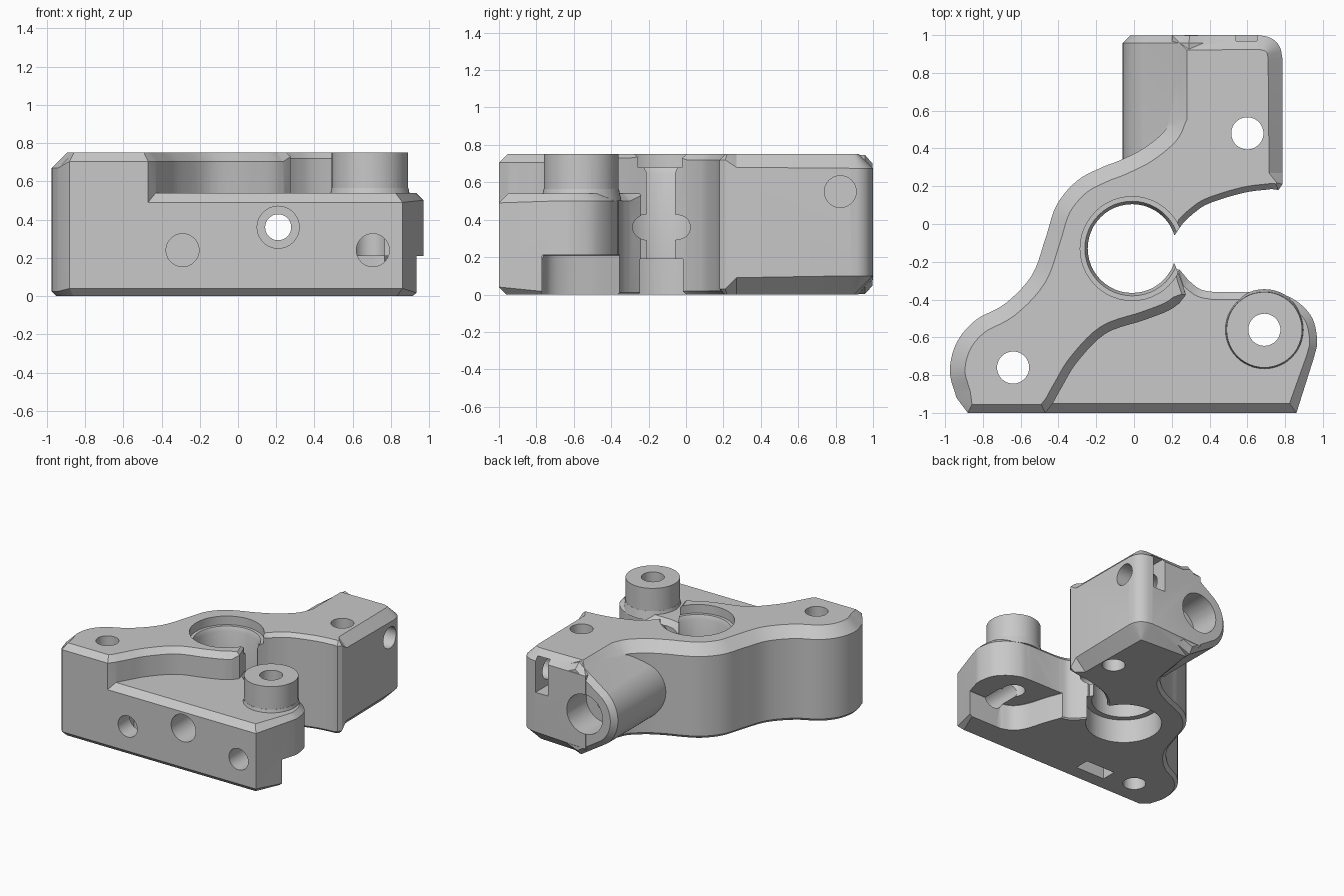
import bpy, bmesh, math
from mathutils import Vector

old = bpy.data.objects.get("Cube")
if old:
    bpy.data.objects.remove(old)

grey = bpy.data.materials.new("light_grey")
grey.use_nodes = True
GREY = (0.58, 0.58, 0.58, 1)
grey.diffuse_color = GREY
grey.node_tree.nodes["Principled BSDF"].inputs["Base Color"].default_value = GREY


def spline(pts, n=5):
    """Smooth curve through the points."""
    p = [Vector(q) for q in pts]
    p = [2 * p[0] - p[1]] + p + [2 * p[-1] - p[-2]]
    out = []
    for a, b, c, d in zip(p, p[1:], p[2:], p[3:]):
        for i in range(n):
            t = i / n
            out.append(0.5 * (2 * b + (c - a) * t + (2 * a - 5 * b + 4 * c - d) * t * t
                              + (3 * b - a - 3 * c + d) * t ** 3))
    return out + [p[-2]]


def outline(*runs):
    """Join runs of (points, smooth, top chamfer, bottom chamfer) into one loop."""
    loop = []
    for pts, smooth, top, bottom in runs:
        for q in (spline(pts) if smooth else [Vector(q) for q in pts]):
            loop.append((q, top, bottom))
    return loop


def inset(loop, k):
    """Move each corner inwards by its own chamfer width."""
    res = []
    for i, v in enumerate(loop):
        e1 = (v[0] - loop[i - 1][0]).normalized()
        e2 = (loop[(i + 1) % len(loop)][0] - v[0]).normalized()
        n1, n2 = Vector((-e1.y, e1.x)), Vector((-e2.y, e2.x))
        res.append(v[0] + (n1 + n2) * v[k] / max(1 + n1.dot(n2), 0.4))
    return res


def make(name, bm):
    bmesh.ops.triangulate(bm, faces=bm.faces)
    bmesh.ops.recalc_face_normals(bm, faces=bm.faces)
    me = bpy.data.meshes.new(name)
    bm.to_mesh(me)
    bm.free()
    ob = bpy.data.objects.new(name, me)
    bpy.context.collection.objects.link(ob)
    me.materials.append(grey)
    return ob


def slab(name, loop, z0, z1, along_y=False):
    """Prism with chamfered rims; along_y lays it down along the y axis."""
    mid = [v[0] for v in loop]
    rings = [(inset(loop, 2), [z0] * len(loop)), (mid, [z0 + v[2] for v in loop]),
             (mid, [z1 - v[1] for v in loop]), (inset(loop, 1), [z1] * len(loop))]
    bm = bmesh.new()
    vs = [[bm.verts.new((p.x, z, p.y) if along_y else (p.x, p.y, z)) for p, z in zip(r, zs)]
          for r, zs in rings]
    for a, b in zip(vs, vs[1:]):
        for i in range(len(a)):
            bm.faces.new((a[i - 1], a[i], b[i], b[i - 1]))
    bm.faces.new(vs[0][::-1])
    bm.faces.new(vs[-1])
    return make(name, bm)


def rod(name, start, end, r, r2=None):
    a, b = Vector(start), Vector(end)
    bm = bmesh.new()
    bmesh.ops.create_cone(bm, cap_ends=True, segments=48, radius1=r,
                          radius2=r if r2 is None else r2, depth=(b - a).length)
    rot = (b - a).to_track_quat('Z', 'Y').to_matrix()
    for v in bm.verts:
        v.co = rot @ v.co + (a + b) / 2
    return make(name, bm)


def box(name, lo, hi):
    lo, hi = Vector(lo), Vector(hi)
    bm = bmesh.new()
    bmesh.ops.create_cube(bm, size=1)
    for v in bm.verts:
        v.co = Vector([(lo[i] + hi[i]) / 2 + v.co[i] * (hi[i] - lo[i]) for i in range(3)])
    return make(name, bm)


def combine(target, tool, op):
    m = target.modifiers.new(tool.name, 'BOOLEAN')
    m.operation, m.object, m.solver = op, tool, 'MANIFOLD'
    bpy.context.view_layer.objects.active = target
    bpy.ops.object.modifier_apply(modifier=m.name)
    bpy.data.objects.remove(tool)


# Full-height hub, left lobe and rear arm
body = slab("clamp_body", outline(
    ([(-.88, -1), (-.47, -1)], False, .045, .04),
    ([(-.43, -.95), (-.38, -.86), (-.3, -.73), (-.15, -.58), (.05, -.51), (.18, -.46), (.24, -.42)],
     True, .045, .004),
    ([(.275, -.375), (.25, -.3)], False, .02, .004),
    ([(.215, -.21), (.1, -.21), (.1, -.06), (.215, -.06)], False, .008, .008),
    ([(.26, .005), (.32, .06), (.4, .11), (.58, .165), (.73, .185)], True, .03, .02),
    ([(.765, .18), (.785, .21)], False, .03, .03),
    ([(.785, .27)], False, .07, .09),
    ([(.785, .88), (.775, .93), (.75, .967), (.71, .99), (.66, 1)], True, .075, .1),
    ([(.2, 1)], False, .08, .08),
    ([(.2, .57), (.16, .49), (.05, .4), (-.08, .335), (-.17, .3), (-.3, .23), (-.41, .1), (-.47, -.08),
      (-.54, -.27), (-.68, -.42), (-.84, -.51), (-.94, -.63), (-.975, -.78), (-.94, -.92)],
     True, .08, .025)), 0, .75)

# Lower front ledge
ledge = slab("front_ledge", outline(
    ([(-.6, -1), (.86, -1)], False, .05, .04),
    ([(.955, -.7), (.97, -.62), (.945, -.5), (.87, -.415), (.78, -.37), (.69, -.36)], True, .04, .01),
    ([(.42, -.36), (.35, -.345), (.29, -.3)], True, .04, .01),
    ([(.24, -.24), (.1, -.26), (-.25, -.4)], False, .01, .01)), 0, .54)
combine(body, ledge, 'UNION')

# Rounded barrel along the arm, with a chamfered end
cx, cz = .21, .36
arc = [(cx + .27 * math.cos(math.radians(a)), cz + .27 * math.sin(math.radians(a)))
       for a in range(130, 231, 5)]
barrel = slab("arm_barrel", outline(
    ([(.29, .745)] + arc + [(.27, .004), (.4, .05), (.4, .7)], False, .04, .01)), .2, .998, True)
combine(body, barrel, 'UNION')

# Raised boss with a flared foot
BOSS = (.69, -.56)
combine(body, rod("boss", (*BOSS, .4), (*BOSS, .75), .2), 'UNION')
combine(body, rod("boss_foot", (*BOSS, .5), (*BOSS, .565), .215, .201), 'UNION')

# Recess under the boss
recess = slab("recess", outline(
    ([(1.2, -.77), (1.2, -.2), (.39, -.2)], False, .002, .002),
    ([(.39, -.35), (.44, -.48), (.49, -.64), (.55, -.73), (.64, -.77)], True, .002, .002)), -.1, .21)
combine(body, recess, 'DIFFERENCE')

# Central bore with wider rims
BORE = (-.01, -.13)
for r, z0, z1 in ((.235, -.1, .9), (.28, -.1, .19), (.275, .68, .9)):
    combine(body, rod("bore", (*BORE, z0), (*BORE, z1), r), 'DIFFERENCE')
combine(body, rod("bore_taper", (*BORE, .645), (*BORE, .69), .235, .255), 'DIFFERENCE')

# Vertical mounting holes
for x, y in ((-.64, -.76), (.6, .48), BOSS):
    combine(body, rod("mount_hole", (x, y, -.1), (x, y, .9), .085), 'DIFFERENCE')

# Clamp screw hole with counterbores at both ends
for r, y0, y1 in ((.068, -1.1, 1.1), (.11, -1.1, -.6), (.16, .75, 1.1)):
    combine(body, rod("clamp_hole", (cx, y0, cz), (cx, y1, cz), r), 'DIFFERENCE')

# Side screw holes and their nut slots
for x in (-.29, .705):
    combine(body, rod("front_hole", (x, -1.1, .24), (x, -.6, .24), .086), 'DIFFERENCE')
combine(body, rod("arm_hole", (.4, .825, .55), (.9, .825, .55), .085), 'DIFFERENCE')
combine(body, box("under_slot", (-.42, -.85, -.1), (-.16, -.73, .38)), 'DIFFERENCE')
combine(body, box("rear_slot", (.54, .7, .42), (.65, 1.1, .705)), 'DIFFERENCE')

# Smooth curved walls, keep edges crisp
bpy.ops.object.select_all(action='DESELECT')
body.select_set(True)
bpy.context.view_layer.objects.active = body
bpy.ops.object.shade_smooth_by_angle(angle=math.radians(25))
